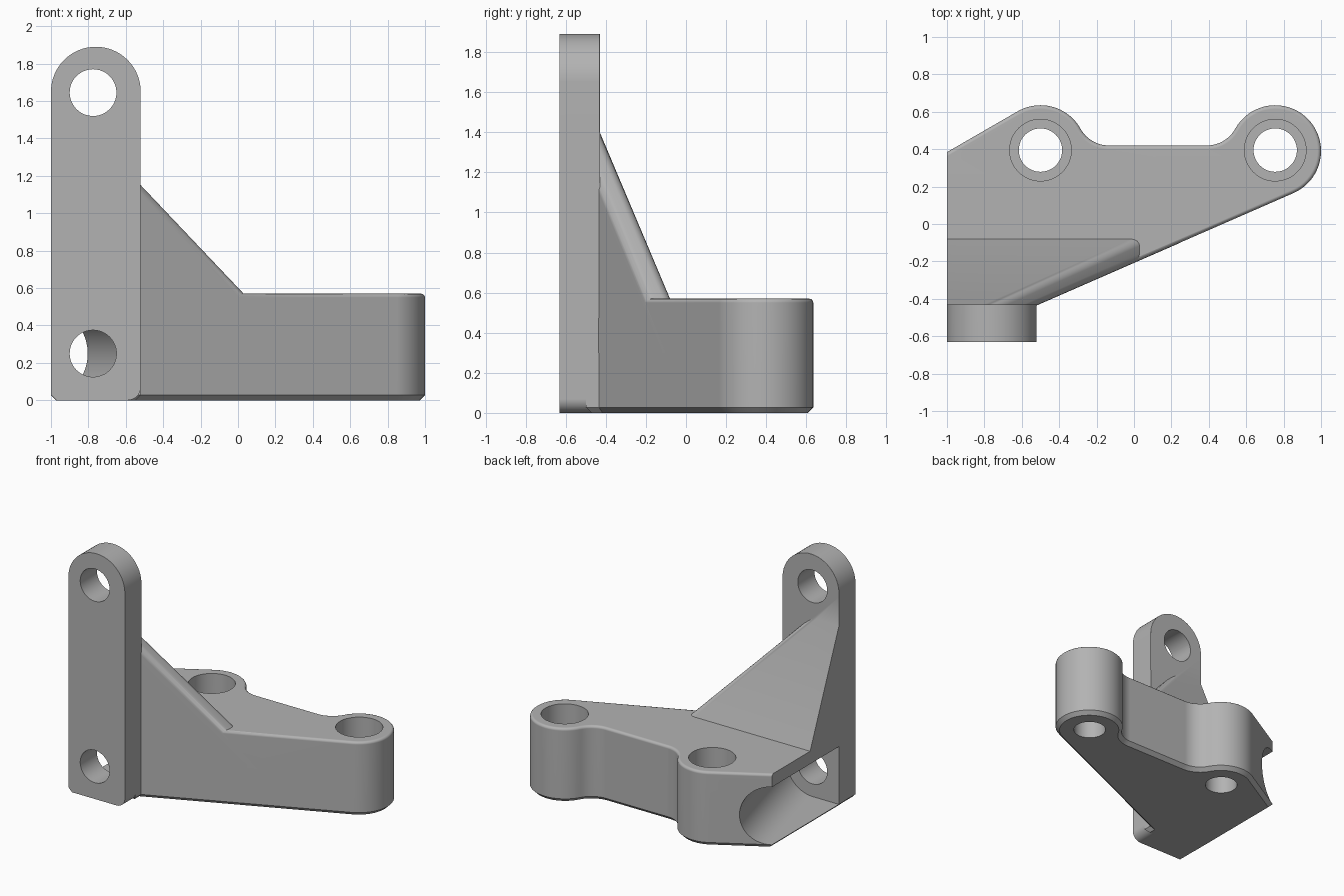
import bpy, bmesh
from math import sin, cos, radians, pi, sqrt, atan2
from mathutils import Vector

cube = bpy.data.objects.get("Cube")
if cube:
    bpy.data.objects.remove(cube)

grey = bpy.data.materials.new("machined_grey")
grey.use_nodes = True
GREY = (0.45, 0.45, 0.45, 1)
grey.diffuse_color = GREY
grey.node_tree.nodes["Principled BSDF"].inputs["Base Color"].default_value = GREY


def arc(cx, cy, r, start, end, n=24):
    return [(cx + r * cos(start + (end - start) * i / n),
             cy + r * sin(start + (end - start) * i / n)) for i in range(n + 1)]


def loft(bm, low, high):
    """Closed solid between two matching rings of points."""
    a = [bm.verts.new(p) for p in low]
    b = [bm.verts.new(p) for p in high]
    bm.faces.new(a)
    bm.faces.new(b)
    for i in range(len(a)):
        j = (i + 1) % len(a)
        bm.faces.new((a[i], a[j], b[j], b[i]))
    bmesh.ops.recalc_face_normals(bm, faces=bm.faces)


def bevel(bm, test, width, segments):
    edges = [e for e in bm.edges if test(*[v.co for v in e.verts])]
    bmesh.ops.bevel(bm, geom=edges, offset=width, segments=segments,
                    profile=0.5, affect='EDGES', clamp_overlap=True)


def finish(bm, name):
    bmesh.ops.recalc_face_normals(bm, faces=bm.faces)
    me = bpy.data.meshes.new(name)
    bm.to_mesh(me)
    bm.free()
    me.materials.append(grey)
    ob = bpy.data.objects.new(name, me)
    bpy.context.collection.objects.link(ob)
    return ob


def combine(target, other, operation):
    mod = target.modifiers.new(other.name, 'BOOLEAN')
    mod.operation, mod.solver, mod.object = operation, 'EXACT', other
    bpy.context.view_layer.objects.active = target
    bpy.ops.object.modifier_apply(modifier=mod.name)
    bpy.data.objects.remove(other)


def cylinder(name, centre, r, start, end, axis):
    """Round cutter along z or y."""
    ring = arc(*centre, r, 0, 2 * pi, 48)[:-1]
    place = (lambda p, t: (p[0], p[1], t)) if axis == 'z' else (lambda p, t: (p[0], t, p[1]))
    bm = bmesh.new()
    loft(bm, [place(p, start) for p in ring], [place(p, end) for p in ring])
    return finish(bm, name)


# Base: two round bosses joined by a web, with a slanted front wall
TOP, BACK, RIGHT = 0.57, -0.43, -0.52
BOSS_R, BOSS_Y, WEB_Y = 0.245, 0.39, 0.42
BOSSES = (-0.5, 0.755)
slant = radians(23.6)
side_normal = Vector((sin(slant), -cos(slant), 0))
dx = 0.365
dy = WEB_Y - BOSS_Y
fillet = (dx * dx + dy * dy - BOSS_R ** 2) / (2 * (BOSS_R - dy))
lean = atan2(dy + fillet, dx)
fy = WEB_Y + fillet
b1, b2 = BOSSES
outline = arc(b1, BOSS_Y, BOSS_R, radians(120), lean)
outline += arc(b1 + dx, fy, fillet, pi + lean, 1.5 * pi, 12)[1:]
outline += arc(b2 - dx, fy, fillet, 1.5 * pi, 2 * pi - lean, 12)
outline += arc(b2, BOSS_Y, BOSS_R, pi - lean, slant - pi / 2, 36)[1:]
tangent = outline[-1]
corner_y = tangent[1] - (tangent[0] - RIGHT) * sin(slant) / cos(slant)
outline += [(RIGHT, corner_y), (RIGHT, -0.5), (-1, -0.5)]
outline += [(-1, outline[0][1] - (outline[0][0] + 1) / sqrt(3))]
bm = bmesh.new()
loft(bm, [(x, y, 0) for x, y in outline], [(x, y, TOP) for x, y in outline])
bevel(bm, lambda p, q: p.z == q.z == 0, 0.028, 1)
bevel(bm, lambda p, q: min(p.z, q.z) > TOP - 0.001 and max(p.x, q.x) > -0.99
      and max(p.y, q.y) > -0.49, 0.02, 3)
bracket = finish(bm, "bracket")

# Upright plate with round top
PX, PZ, PR, FRONT = -0.76, 1.65, 0.24, -0.632
profile = arc(PX, PZ, PR, 0, pi, 32)
profile += [(-1, 0.03), (-0.97, 0)]
profile += arc(RIGHT - 0.07, 0.07, 0.07, -pi / 2, 0, 8)
profile += [(RIGHT, 1.4)]
bm = bmesh.new()
loft(bm, [(x, FRONT, z) for x, z in profile], [(x, BACK, z) for x, z in profile])
bevel(bm, lambda p, q: min(p.y, q.y) > BACK - 0.001 and min(p.z, q.z) > 1.39, 0.02, 3)
plate = finish(bm, "upright_plate")

# Sloping gusset: a block trimmed by three planes
bm = bmesh.new()
loft(bm, [(x, y, 0.3) for x, y in ((-1, -0.5), (0.4, -0.5), (0.4, 0.2), (-1, 0.2))],
     [(x, y, 1.6) for x, y in ((-1, -0.5), (0.4, -0.5), (0.4, 0.2), (-1, 0.2))])
cut_normal = Vector((0.58, 0, 0.55)).normalized()
cut_point = Vector((RIGHT, 0, 1.15))
planes = [(Vector((0, BACK, 1.4)), Vector((0, 0.83, 0.35))),
          (Vector((RIGHT, corner_y - 0.001, 0)), side_normal),
          (cut_point, cut_normal)]
for point, normal in planes:
    res = bmesh.ops.bisect_plane(bm, geom=bm.verts[:] + bm.edges[:] + bm.faces[:],
                                 plane_co=point, plane_no=normal, clear_outer=True)
    rim = [e for e in res["geom_cut"] if isinstance(e, bmesh.types.BMEdge)]
    bmesh.ops.contextual_create(bm, geom=rim)
bmesh.ops.recalc_face_normals(bm, faces=bm.faces)


def on_cut(p, q):
    return (all(abs((v - cut_point).dot(cut_normal)) < 1e-4 for v in (p, q))
            and abs(p.z - q.z) > 0.1)


bevel(bm, on_cut, 0.035, 4)
gusset = finish(bm, "gusset")

combine(bracket, gusset, 'UNION')
combine(bracket, plate, 'UNION')

# Tapering side channel giving access to the lower plate hole
HOLE_X, LOW_Z, HIGH_Z, CH_R = -0.775, 0.25, 1.645, 0.222
bm = bmesh.new()
rings = []
for y in (BACK, 0.8):
    cx = HOLE_X - 0.27 * (y - BACK)
    ring = arc(cx, LOW_Z, CH_R, -pi / 2, pi / 2)
    ring += [(-1.5, LOW_Z + CH_R), (-1.5, LOW_Z - CH_R)]
    rings.append([(x, y, z) for x, z in ring])
loft(bm, *rings)
combine(bracket, finish(bm, "channel_cutter"), 'DIFFERENCE')

# Plate holes
for z in (LOW_Z, HIGH_Z):
    combine(bracket, cylinder("plate_hole", (HOLE_X, z), 0.125, -0.8, BACK + 0.02, 'y'), 'DIFFERENCE')

# Counterbored boss holes
for x in BOSSES:
    combine(bracket, cylinder("boss_hole", (x, 0.395), 0.116, -0.1, 0.7, 'z'), 'DIFFERENCE')
    combine(bracket, cylinder("counterbore", (x, 0.395), 0.165, 0.27, 0.7, 'z'), 'DIFFERENCE')

# Smooth shading with crisp edges
bpy.ops.object.select_all(action='DESELECT')
bracket.select_set(True)
bpy.context.view_layer.objects.active = bracket
bpy.ops.object.shade_smooth_by_angle(angle=radians(32))
weighted = bracket.modifiers.new("even_normals", 'WEIGHTED_NORMAL')
weighted.keep_sharp = True
